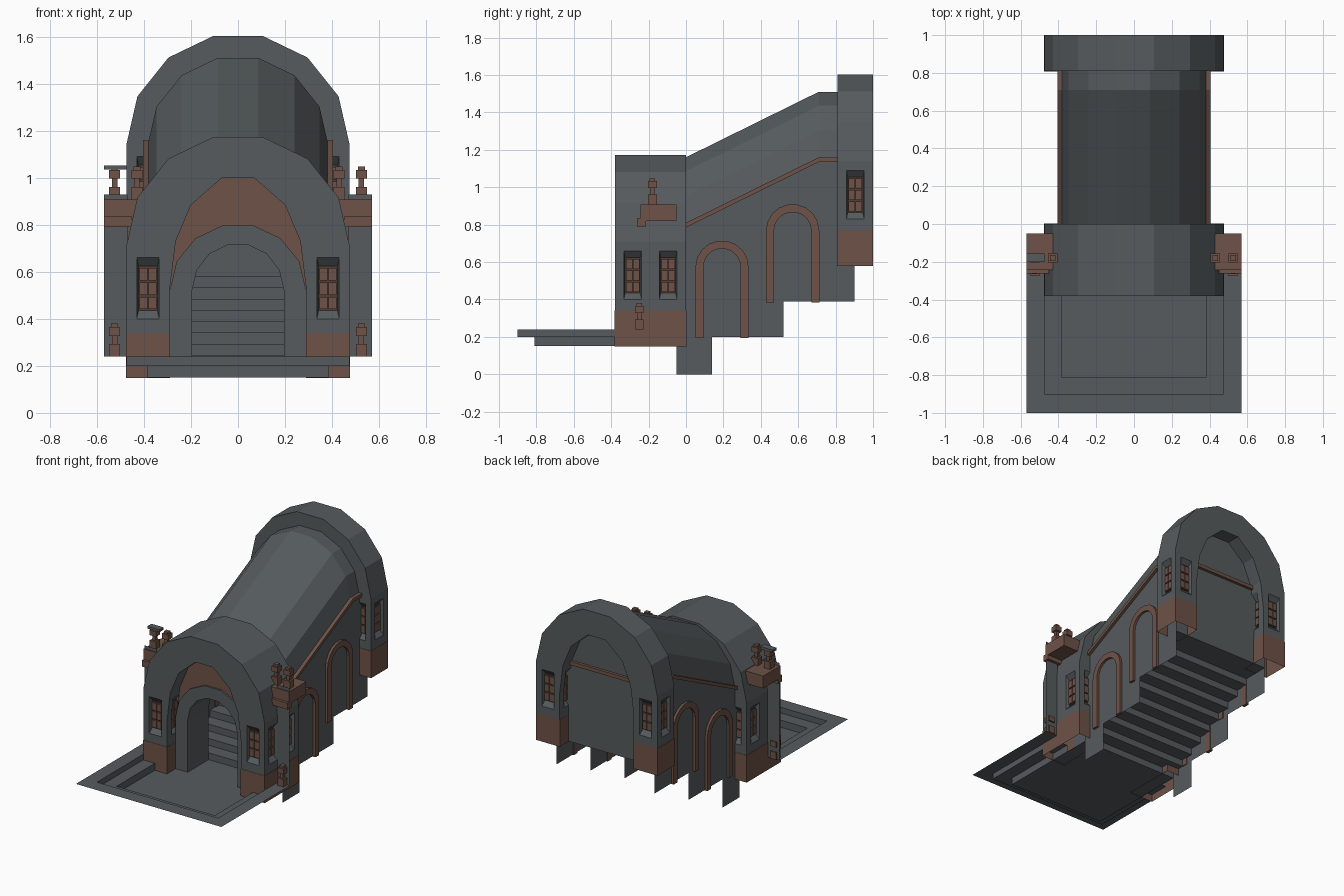
import bpy, bmesh, math
from mathutils import Vector

if "Cube" in bpy.data.objects:
    bpy.data.objects.remove(bpy.data.objects["Cube"])


def material(name, rgb):
    m = bpy.data.materials.new(name)
    m.diffuse_color = (*rgb, 1)
    m.use_nodes = True
    m.node_tree.nodes["Principled BSDF"].inputs["Base Color"].default_value = m.diffuse_color
    return m


GREY = material("slate grey stone", (0.092, 0.104, 0.110))
BROWN = material("brown stone", (0.154, 0.085, 0.063))
DARK = material("dark brown lattice", (0.085, 0.045, 0.034))


def mesh(name, verts, faces, mat, solid=True):
    bm = bmesh.new()
    vs = [bm.verts.new(v) for v in verts]
    for f in faces:
        bm.faces.new([vs[i] for i in f])
    if solid:
        bmesh.ops.recalc_face_normals(bm, faces=bm.faces)
    me = bpy.data.meshes.new(name)
    bm.to_mesh(me)
    bm.free()
    me.materials.append(mat)
    ob = bpy.data.objects.new(name, me)
    bpy.context.collection.objects.link(ob)
    return ob


HEX = [(0, 1, 2, 3), (4, 5, 6, 7), (0, 1, 5, 4), (1, 2, 6, 5), (2, 3, 7, 6), (3, 0, 4, 7)]


def boxes(name, spans, mat):
    # several boxes in one object, each (x0, x1, y0, y1, z0, z1)
    v, f = [], []
    for x0, x1, y0, y1, z0, z1 in spans:
        k = len(v)
        v += [(x, y, z) for z in (z0, z1) for x, y in ((x0, y0), (x1, y0), (x1, y1), (x0, y1))]
        f += [[i + k for i in q] for q in HEX]
    return mesh(name, v, f, mat)


def strips(name, rows, mat):
    n = len(rows[0])
    f = [(r * n + i, r * n + i + 1, (r + 1) * n + i + 1, (r + 1) * n + i)
         for r in range(len(rows) - 1) for i in range(n - 1)]
    return mesh(name, [p for r in rows for p in r], f, mat)


def arc(rx, rz, spring, bottom=None, n=7, c=0.0):
    pts = [(c + rx * math.cos(math.pi * i / n), spring + rz * math.sin(math.pi * i / n))
           for i in range(n + 1)]
    if bottom is not None:
        pts = [(c + rx, bottom)] + pts + [(c - rx, bottom)]
    return pts


def opening(base, bottom):
    # slightly full arch of the portal openings
    half = [(0.29, 0.38), (0.265, 0.58), (0.2, 0.735), (0.068, 0.85)]
    half = [(x, base + z) for x, z in half]
    pts = half + [(-x, z) for x, z in reversed(half)]
    return [(0.29, bottom)] + pts + [(-0.29, bottom)]


def band(name, outer, inner, place, d0, d1, mat):
    # solid arch between two matching outlines
    v = [place(p, d) for a, b in zip(outer, inner) for p, d in ((a, d0), (a, d1), (b, d1), (b, d0))]
    n = len(outer)
    f = [(4 * i + j, 4 * i + (j + 1) % 4, 4 * i + 4 + (j + 1) % 4, 4 * i + 4 + j)
         for i in range(n - 1) for j in range(4)]
    f += [(0, 1, 2, 3), tuple(4 * n - 4 + j for j in range(4))]
    return mesh(name, v, f, mat)


def facing_y(p, d):
    return (p[0], d, p[1])


def facing_x(p, d):
    return (d, p[0], p[1])


# windows: (x, y, normal) spots at a base height, recess with chamfered edges
def window_parts(spots, z):
    cut_v, cut_f, back, panes = [], [], [], []
    for x, y, nrm in spots:
        nv = Vector((*nrm, 0))
        t = Vector((-nrm[1], nrm[0], 0))

        def pt(u, h, d):
            return Vector((x, y, z + h)) + t * u - nv * d

        def slab(u0, u1, h0, h1, d0, d1):
            a, b = pt(u0, h0, d0), pt(u1, h1, d1)
            return (min(a.x, b.x), max(a.x, b.x), min(a.y, b.y), max(a.y, b.y), a.z, b.z)
        k = len(cut_v)
        for w, lo, hi, d in ((0.055, 0.215, 0.545, -0.03), (0.04, 0.285, 0.475, 0.03)):
            cut_v += [pt(-w, lo, d), pt(w, lo, d), pt(w, hi, d), pt(-w, hi, d)]
        cut_f += [[i + k for i in q] for q in HEX]
        back.append(slab(-0.04, 0.04, 0.285, 0.475, 0.024, 0.032))
        for c in (-0.019, 0.019):
            for r in range(3):
                h = 0.291 + r * 0.061
                panes.append(slab(c - 0.017, c + 0.017, h, h + 0.053, 0.015, 0.026))
    return cut_v, cut_f, back, panes


def portal(name, y0, y1, base, spots):
    ring = band(name + "_ring", arc(0.475, 0.475, base + 0.56, base + 0.19),
                opening(base, base + 0.19), facing_y, y0, y1, GREY)
    cv, cf, back, panes = window_parts(spots, base)
    cutter = mesh(name + "_window_cutter", cv, cf, GREY)
    cutter.hide_render = True
    cutter.hide_viewport = True
    mod = ring.modifiers.new("window recesses", 'BOOLEAN')
    mod.operation, mod.solver, mod.object = 'DIFFERENCE', 'EXACT', cutter
    boxes(name + "_window_lattice", back, DARK)
    boxes(name + "_window_panes", panes, BROWN)
    # brown plinths, open underneath
    e = 0.002
    yb = y1 + (e if y1 < 1 else 0)
    v, f = [], []
    for s in (-1, 1):
        k = len(v)
        v += [(s * x, y, z) for z in (base - e, base + 0.19)
              for x, y in ((0.289, y0 - e), (0.477, y0 - e), (0.477, yb), (0.289, yb))]
        f += [[i + k for i in q] for q in HEX[1:]]
    mesh(name + "_plinths", v, f, BROWN)


S = (-1, 1)
front = [(s * 0.383, y, (0, n)) for s in S for y, n in ((-0.38, -1), (0, 1))]
front += [(s * 0.475, y, (s, 0)) for s in S for y in (-0.285, -0.095)]
front += [(s * 0.285, -0.285, (-s, 0)) for s in S]
portal("front_portal", -0.38, 0.0, 0.15, front)
rear = [(s * 0.383, y, (0, n)) for s in S for y, n in ((0.81, -1), (1, 1))]
rear += [(s * x, 0.905, (s * k, 0)) for s in S for x, k in ((0.475, 1), (0.285, -1))]
portal("rear_portal", 0.81, 1.0, 0.58, rear)

# inner doorway frame and the brown panel over it
band("doorway_frame", arc(0.29, 0.285, 0.52, 0.15), arc(0.195, 0.2, 0.52, 0.15), facing_y, -0.285, -0.05, GREY)
band("doorway_panel", opening(0.15, 0.5), arc(0.275, 0.27, 0.52, 0.5), facing_y, -0.272, -0.24, BROWN)


# sloping vaulted roof, stepped side walls, rear wall
def spring(y):
    return 0.785 + 0.493 * min(y, 0.71)


strips("vault_roof", [[(x, y, z) for x, z in arc(0.385, 0.385, spring(y))]
                      for y in (-0.05, 0.71, 0.9)], GREY)
ys, lows = (-0.05, 0.14, 0.52, 0.71, 0.9), (0, 0.2, 0.39, 0.39)
for side, s in (("left", -1), ("right", 1)):
    x = s * 0.385
    v = [p for a, b, lo in zip(ys, ys[1:], lows)
         for p in ((x, a, lo), (x, b, lo), (x, b, spring(b)), (x, a, spring(a)))]
    mesh(side + "_side_wall", v, [tuple(range(i, i + 4)) for i in range(0, 16, 4)], GREY)
    # brown rail and arch trims on the wall
    low = [(0, 0.785), (0.71, 1.135), (0.82, 1.135)]
    high = [(a, b + 0.025) for a, b in low]
    band(side + "_wall_rail", high, low, facing_x, s * 0.38, s * 0.405, BROWN)
    for i, (c, bot, top) in enumerate(((0.1925, 0.195, 0.715), (0.57, 0.385, 0.91))):
        sp = top - 0.1425
        band(f"{side}_arch_trim_{i + 1}", arc(0.1425, 0.1425, sp, bot, 9, c),
             arc(0.1, 0.1, sp, bot, 9, c), facing_x, s * 0.38, s * 0.402, BROWN)
    # narrow flank wall beside the front portal
    mesh(side + "_flank_wall", [(s * 0.47, -0.235, 0.24), (s * 0.57, -0.235, 0.24),
                                (s * 0.57, -0.235, 0.93), (s * 0.47, -0.235, 0.93)], [(0, 1, 2, 3)], GREY)

    def span(x0, x1, *rest):
        return (min(s * x0, s * x1), max(s * x0, s * x1), *rest)
    # bracket ledge
    boxes(side + "_bracket", [span(0.43, 0.57, -0.243, -0.05, 0.82, 0.908),
                              span(0.45, 0.57, -0.262, -0.215, 0.79, 0.835)], BROWN)
    # small spindles: base, neck, cap
    parts = []
    for cx, cy, z in ((0.525, -0.18, 0.908), (0.43, -0.18, 0.908), (0.525, -0.25, 0.24)):
        for w, a, b in ((0.024, 0, 0.052), (0.012, 0.052, 0.088), (0.024, 0.088, 0.125), (0.015, 0.125, 0.14)):
            parts.append(span(cx - w, cx + w, cy - w, cy + w, z + a, z + b))
    boxes(side + "_spindles", parts, BROWN)
boxes("left_spindle_cap", [(-0.57, -0.475, -0.2, -0.155, 1.035, 1.052)], GREY)
mesh("rear_wall", [(x, 0.9, z) for x, z in arc(0.385, 0.385, spring(0.9), 0.58)], [tuple(range(10))], GREY)
boxes("rear_wall_rail", [(-0.32, 0.32, 0.895, 0.92, 1.135, 1.16)], BROWN)

# stairs as a folded sheet with a landing
rows, y, z = [], -0.05, 0.15
for i in range(9):
    rows += [(y, z), (y, z + 0.0478)]
    y, z = y + 0.095, z + 0.0478
rows.append((0.9, z))
strips("stairs", [[(-0.385, a, b), (0.385, a, b)] for a, b in rows], GREY)

# sunken forecourt: rim, two steps down and floor
levels = [(0.57, -1, 0.24), (0.475, -0.9, 0.24), (0.475, -0.9, 0.2), (0.385, -0.81, 0.2), (0.385, -0.81, 0.15)]
strips("forecourt_rim", [[(-x, -0.235, z), (-x, y, z), (x, y, z), (x, -0.235, z)] for x, y, z in levels], GREY)
mesh("forecourt_floor", [(-0.385, -0.81, 0.15), (0.385, -0.81, 0.15), (0.385, -0.05, 0.15),
                         (-0.385, -0.05, 0.15)], [(0, 1, 2, 3)], GREY)
